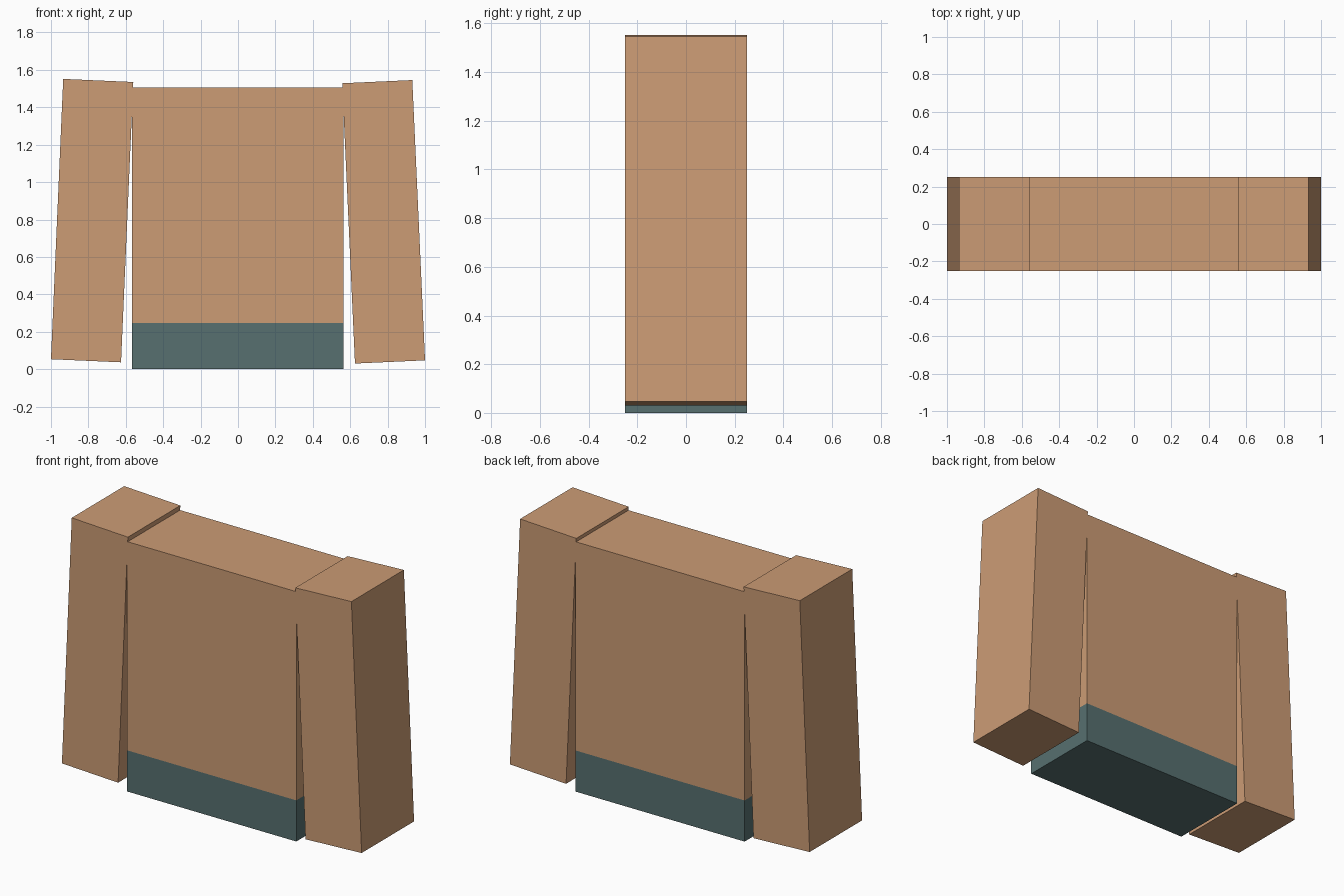
import bpy, bmesh
from math import radians
from mathutils import Matrix, Vector

cube = bpy.data.objects.get("Cube")
if cube:
    bpy.data.objects.remove(cube, do_unlink=True)


def material(name, rgb):
    mat = bpy.data.materials.new(name)
    mat.use_nodes = True
    mat.diffuse_color = (*rgb, 1)
    bsdf = next(n for n in mat.node_tree.nodes if n.type == "BSDF_PRINCIPLED")
    bsdf.inputs["Base Color"].default_value = (*rgb, 1)
    return mat


tan = material("tan", (0.604, 0.332, 0.178))
teal = material("dark teal", (0.095, 0.162, 0.162))


def box(name, size, location, mats, tilt=0.0, band=None):
    """Box with an optional second colour below the local height band."""
    bm = bmesh.new()
    bmesh.ops.create_cube(bm, size=1.0, matrix=Matrix.Diagonal((*size, 1)))
    if band is not None:
        bmesh.ops.bisect_plane(bm, geom=bm.verts[:] + bm.edges[:] + bm.faces[:],
                               plane_co=(0, 0, band), plane_no=(0, 0, 1))
        for face in bm.faces:
            face.material_index = int(face.calc_center_median().z < band)
    mesh = bpy.data.meshes.new(name)
    bm.to_mesh(mesh)
    bm.free()
    for mat in mats:
        mesh.materials.append(mat)
    obj = bpy.data.objects.new(name, mesh)
    obj.location = location
    obj.rotation_euler.y = tilt
    bpy.context.collection.objects.link(obj)


DEPTH = 0.5

# Torso with a teal band around the base
height = 1.507
box("torso", (1.13, DEPTH, height), (-0.001, 0, height / 2), [tan, teal],
    band=0.248 - height / 2)

# Arms, each leaning inward from its outer bottom corner
width, length = 0.375, 1.5
for name, side, lean, corner_z in (("left_arm", 1, 2.6, 0.047),
                                   ("right_arm", -1, 2.5, 0.053)):
    tilt = -side * radians(lean)
    offset = Matrix.Rotation(tilt, 3, "Y") @ Vector((-side * width / 2, 0, length / 2))
    box(name, (width, DEPTH, length), Vector((side, 0, corner_z)) + offset, [tan], tilt)
